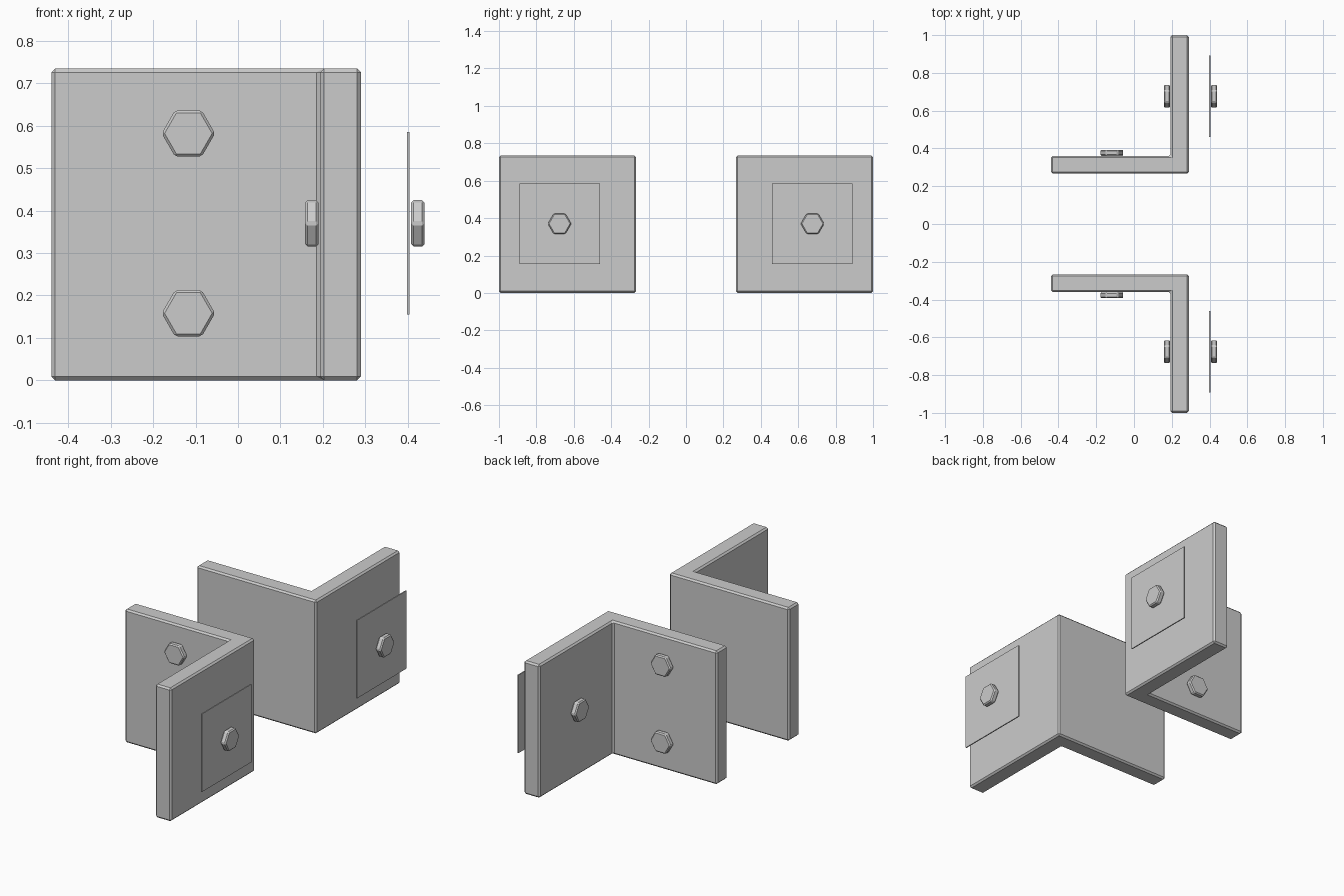
import bpy, bmesh, math
from mathutils import Matrix

if "Cube" in bpy.data.objects:
    bpy.data.objects.remove(bpy.data.objects["Cube"])


def finish(name, bm, bevel=0.0):
    """Make an object from bm, chamfer its edges and mirror it across y = 0."""
    bmesh.ops.recalc_face_normals(bm, faces=bm.faces)
    mesh = bpy.data.meshes.new(name)
    bm.to_mesh(mesh)
    bm.free()
    ob = bpy.data.objects.new(name, mesh)
    bpy.context.collection.objects.link(ob)
    if bevel:
        mod = ob.modifiers.new("chamfer", 'BEVEL')
        mod.width = bevel
        mod.segments = 1
        mod.limit_method = 'ANGLE'
        mod.angle_limit = math.radians(30)
    mir = ob.modifiers.new("mirror", 'MIRROR')
    mir.use_axis = (False, True, False)
    mir.use_clip = False
    mir.use_mirror_merge = False
    return ob


def hex_bolt(name, centre, axis):
    """Hexagonal head with horizontal corners, axis along 'X' or 'Y'."""
    bm = bmesh.new()
    bmesh.ops.create_cone(bm, cap_ends=True, segments=6,
                          radius1=0.063, radius2=0.063, depth=0.032)
    if axis == 'Y':
        flat = Matrix.Rotation(math.radians(30), 4, 'Z')
        turn = Matrix.Rotation(math.radians(90), 4, 'X')
    else:
        flat = Matrix.Identity(4)
        turn = Matrix.Rotation(math.radians(90), 4, 'Y')
    # spin the hexagon so that its corners lie on the horizontal line
    bm.transform(turn)
    target = 0 if axis == 'Y' else 1
    reach = max(abs(v.co[target]) for v in bm.verts)
    if reach < 0.06:
        bm.transform(Matrix.Rotation(math.radians(30), 4, axis))
    bm.transform(Matrix.Translation(centre))
    return finish(name, bm, 0.006)


# Angle bracket: L profile extruded upwards
HEIGHT = 0.735
profile = [(-0.44, -0.267), (0.29, -0.267), (0.29, -1.0),
           (0.194, -1.0), (0.194, -0.36), (-0.44, -0.36)]
bm = bmesh.new()
base = bm.faces.new([bm.verts.new((x, y, 0)) for x, y in profile])
ext = bmesh.ops.extrude_face_region(bm, geom=[base])
bmesh.ops.translate(bm, vec=(0, 0, HEIGHT),
                    verts=[g for g in ext["geom"] if isinstance(g, bmesh.types.BMVert)])
finish("angle_bracket", bm, 0.009)

# Thin square washer plate standing off the flange
bm = bmesh.new()
bmesh.ops.create_cube(bm, size=1)
bm.transform(Matrix.Translation((0.401, -0.676, 0.37)) @ Matrix.Diagonal((0.006, 0.43, 0.43, 1)))
finish("washer_plate", bm)

# Bolt heads: two on the web, one on each side of the flange
for label, z in (("lower", 0.158), ("upper", 0.582)):
    hex_bolt("web_bolt_" + label, (-0.117, -0.377, z), 'Y')
hex_bolt("flange_bolt_inner", (0.174, -0.676, 0.37), 'X')
hex_bolt("flange_bolt_outer", (0.424, -0.676, 0.37), 'X')
